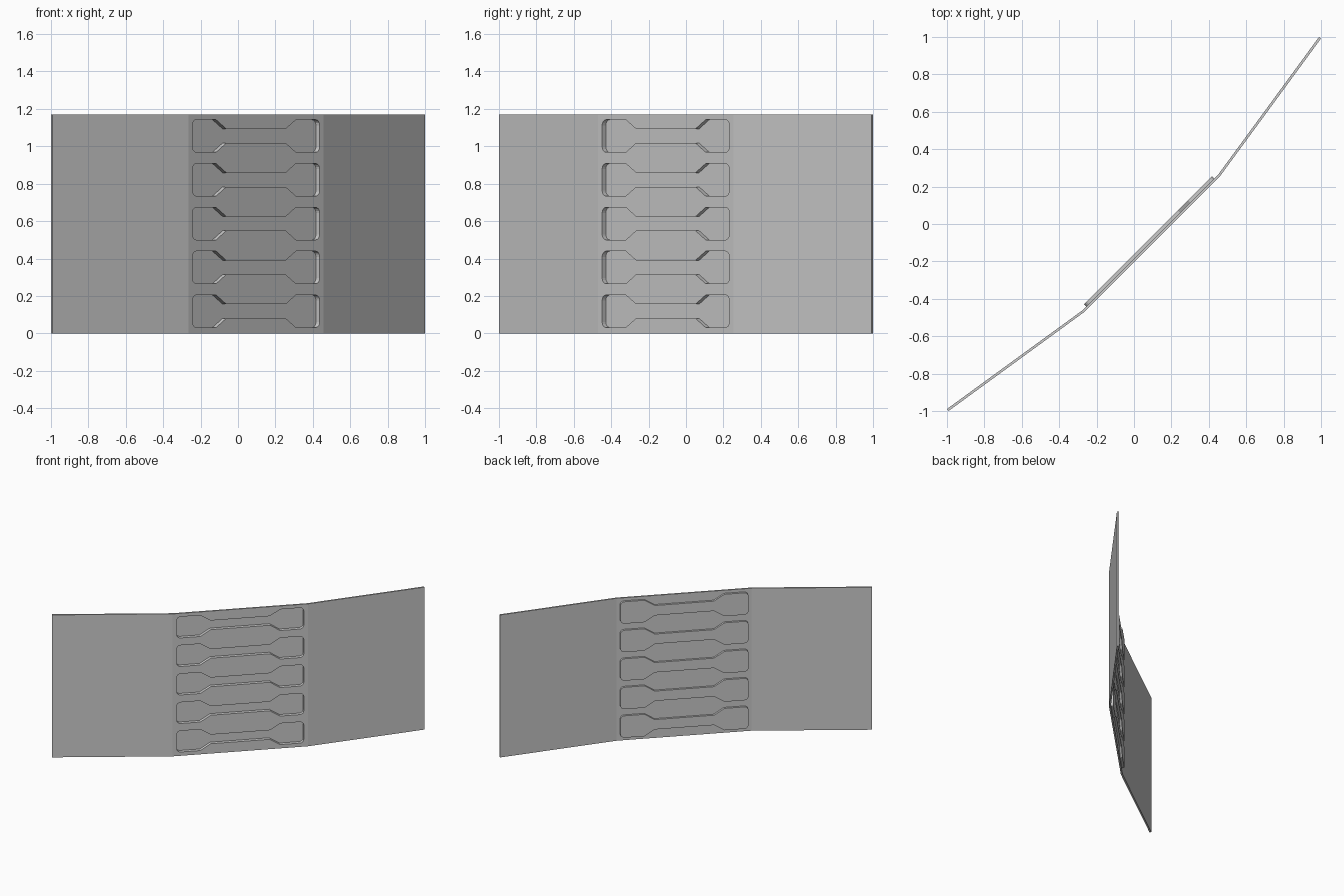
import bpy, bmesh, math
from mathutils import Vector

if "Cube" in bpy.data.objects:
    bpy.data.objects.remove(bpy.data.objects["Cube"])

HEIGHT = 1.17
S = math.sqrt(0.5)
U = Vector((S, S, 0))         # along the middle panel
W = Vector((-S, S, 0))        # out of its back
MID = Vector((0.0965, -0.1085, 0))  # centre of its front surface


def prism(name, ring, offset):
    """Solid made by sweeping a closed outline along an offset vector."""
    bm = bmesh.new()
    f = bm.faces.new([bm.verts.new(p) for p in ring])
    new = bmesh.ops.extrude_face_region(bm, geom=[f])["geom"]
    bmesh.ops.translate(bm, vec=offset, verts=[v for v in new if isinstance(v, bmesh.types.BMVert)])
    bmesh.ops.recalc_face_normals(bm, faces=bm.faces)
    me = bpy.data.meshes.new(name)
    bm.to_mesh(me)
    bm.free()
    ob = bpy.data.objects.new(name, me)
    bpy.context.collection.objects.link(ob)
    return ob


def dogbone(grow):
    """Dog-bone outline (u, z) with rounded outer corners."""
    L, H, r = 0.481 + grow, 0.087 + grow, 0.03
    q = [(0.224, 0.0375 + grow), (0.302, H)]
    for i in range(5):
        a = math.pi / 2 * (1 - i / 4)
        q.append((L - r + r * math.cos(a), H - r + r * math.sin(a)))
    right = q + [(u, -z) for u, z in reversed(q)]
    return right + [(-u, -z) for u, z in right]


def bone(name, z0, grow, w0, w1):
    ring = [MID + U * u + W * w0 + Vector((0, 0, z0 + z)) for u, z in dogbone(grow)]
    return prism(name, ring, W * (w1 - w0))


def boolean(target, other, op):
    m = target.modifiers.new(op.lower(), 'BOOLEAN')
    m.operation, m.object, m.solver = op, other, 'EXACT'
    bpy.context.view_layer.objects.active = target
    bpy.ops.object.modifier_apply(modifier=m.name)
    bpy.data.objects.remove(other)


# folded three-panel sheet
plan = [(-0.992, -1), (-0.265, -0.47), (0.458, 0.253), (1, 0.992),
        (0.989, 1), (0.448, 0.2615), (-0.2735, -0.46), (-1, -0.989)]
wall = prism("folded_panel", [Vector((x, y, 0)) for x, y in plan], Vector((0, 0, HEIGHT)))

# pressed dog-bone trays: shell on the back, pocket open to the front
for i in range(5):
    z = 0.118 + 0.2343 * i
    boolean(wall, bone("tray_shell", z, 0.003, 0.005, 0.031), 'UNION')
    boolean(wall, bone("tray_pocket", z, 0.0, -0.02, 0.028), 'DIFFERENCE')
